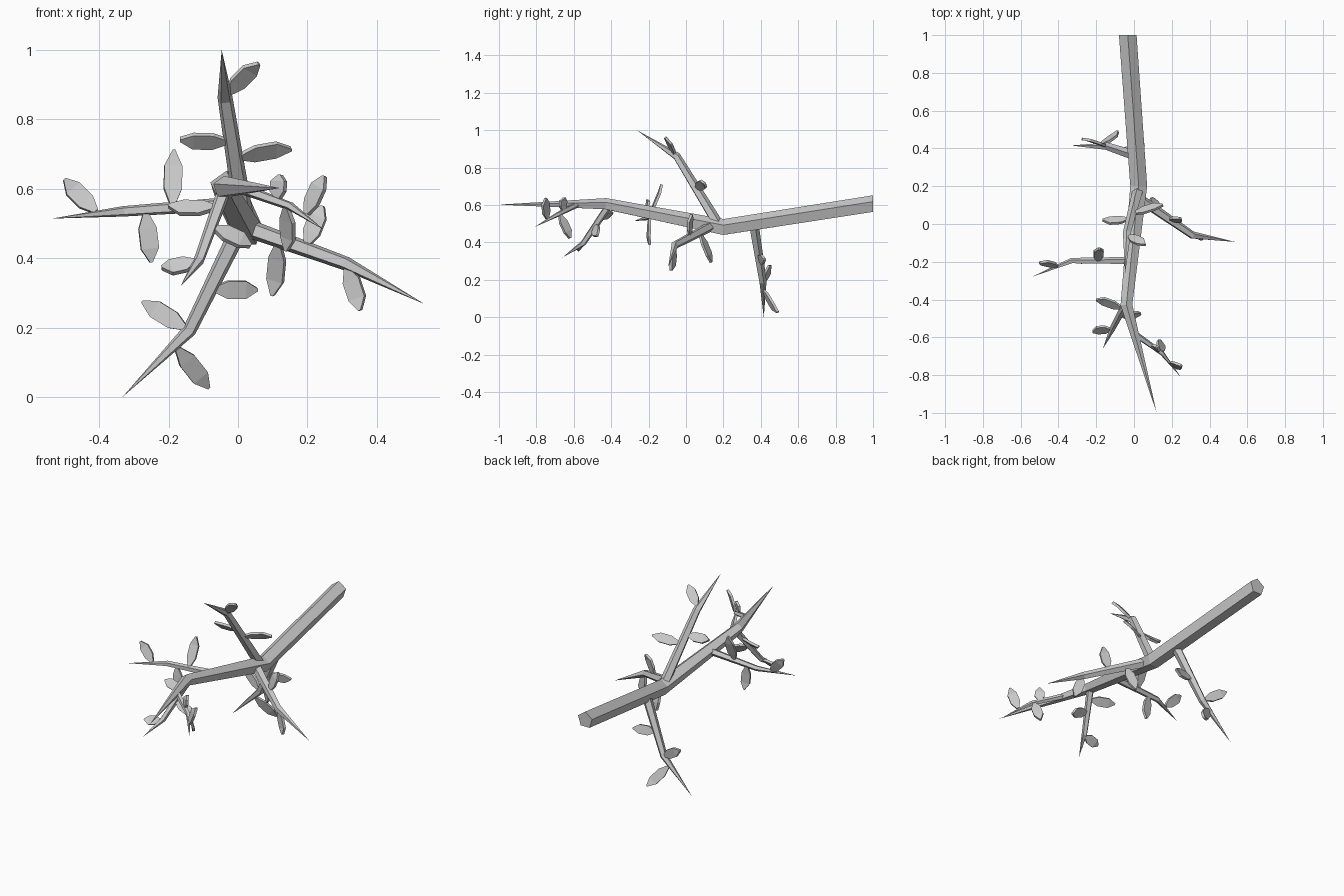
import bpy, bmesh, math
from mathutils import Vector

if "Cube" in bpy.data.objects:
    bpy.data.objects.remove(bpy.data.objects["Cube"])

SIDES = 5
MAIN = [Vector(p) for p in ((-.033, 1, .603), (.025, .2, .478), (-.04, -.43, .604), (.12, -1, .602))]


def finish(bm, name):
    bmesh.ops.recalc_face_normals(bm, faces=bm.faces)
    me = bpy.data.meshes.new(name)
    bm.to_mesh(me)
    bm.free()
    ob = bpy.data.objects.new(name, me)
    bpy.context.collection.objects.link(ob)


def limb(name, pts, radii, ref, start_dir=None):
    """Five-sided tapered limb through pts, closing to a point at the last."""
    bm = bmesh.new()
    rings = []
    for i, r in enumerate(radii):
        t = (pts[i + 1] - pts[i]).normalized()
        if i:
            t += (pts[i] - pts[i - 1]).normalized()
        elif start_dir:
            t = start_dir.copy()
        t.normalize()
        u = (ref - t * ref.dot(t)).normalized()
        v = t.cross(u)
        rings.append([bm.verts.new(pts[i] + r * (math.cos(a) * u + math.sin(a) * v))
                      for a in (math.tau * k / SIDES for k in range(SIDES))])
    tip = bm.verts.new(pts[-1])
    bm.faces.new(rings[0])
    for k in range(SIDES):
        n = (k + 1) % SIDES
        for a, b in zip(rings, rings[1:]):
            bm.faces.new((a[k], a[n], b[n], b[k]))
        bm.faces.new((rings[-1][k], rings[-1][n], tip))
    finish(bm, name)


def leaf(name, base, tip, axis):
    """Thick six-sided leaf, lying in the plane of its twig, slightly arched."""
    d = tip - base
    n = axis.cross(d).normalized()
    w = n.cross(d).normalized()
    bm = bmesh.new()
    outline = [(0, .008, 0), (.3, .026, .003), (.72, .026, .005), (1, .004, 0)]
    lo, hi = [[[bm.verts.new(base + d * t + w * s * hw + n * (h + lift)) for s in (-1, 1)]
               for t, hw, lift in outline] for h in (-.007, .007)]
    for i in range(3):
        for lay in (lo, hi):
            bm.faces.new((lay[i][0], lay[i][1], lay[i + 1][1], lay[i + 1][0]))
        for s in (0, 1):
            bm.faces.new((lo[i][s], lo[i + 1][s], hi[i + 1][s], hi[i][s]))
    for i in (0, 3):
        bm.faces.new((lo[i][0], lo[i][1], hi[i][1], hi[i][0]))
    finish(bm, name)


def on_main(y):
    """Point on the main branch's centre line at this y."""
    for a, b in zip(MAIN, MAIN[1:]):
        if b.y <= y <= a.y:
            return a.lerp(b, (a.y - y) / (a.y - b.y))


def twig(label, y, bend, tip, radius, *leaves):
    """Bent twig growing from the main branch; each leaf is (position along twig, tip)."""
    p = [on_main(y), Vector(bend), Vector(tip)]
    limb(label + "_twig", p, [radius, radius * .75], Vector((0, 1, 0)))
    for i, (t, end) in enumerate(leaves, 1):
        seg = int(t >= 1)
        base = p[seg].lerp(p[seg + 1], t - seg)
        end = Vector(end)
        base += (end - base).normalized() * radius * .5
        leaf(f"{label}_leaf_{i}", base, end, p[2] - p[0])


# Main branch
limb("main_branch", MAIN, [.049, .047, .033], Vector((0, 0, 1)), Vector((0, -1, 0)))

# Side twigs with three leaves each
twig("upper", .18, (-.037, -.05, .86), (-.047, -.262, 1), .03,
     (1.05, (.06, -.11, .96)), (.67, (-.167, .02, .742)), (.55, (.153, .1, .715)))
twig("lower", .36, (-.14, .41, .192), (-.333, .416, 0), .028,
     (1, (-.275, .45, .275)), (1.22, (-.085, .49, .027)), (.62, (.056, .42, .31)))
twig("right", .14, (.31, -.06, .385), (.537, -.095, .268), .028,
     (.34, (.1, .135, .293)), (1, (.352, -.08, .25)), (.6, (.245, .03, .55)))
twig("left", -.195, (-.33, -.195, .535), (-.537, -.278, .514), .021,
     (.55, (-.185, -.13, .71)), (1.35, (-.5, -.205, .627)), (.8, (-.25, -.195, .388)))
twig("front_left", -.41, (-.112, -.55, .395), (-.165, -.66, .32), .021,
     (1.05, (-.22, -.57, .372)), (.53, (.036, -.475, .435)), (.27, (-.2, -.4, .55)))
twig("front_right", -.58, (.15, -.685, .55), (.247, -.81, .482), .017,
     (.93, (.14, -.62, .422)), (.76, (.122, -.65, .64)), (1.45, (.25, -.75, .636)))
